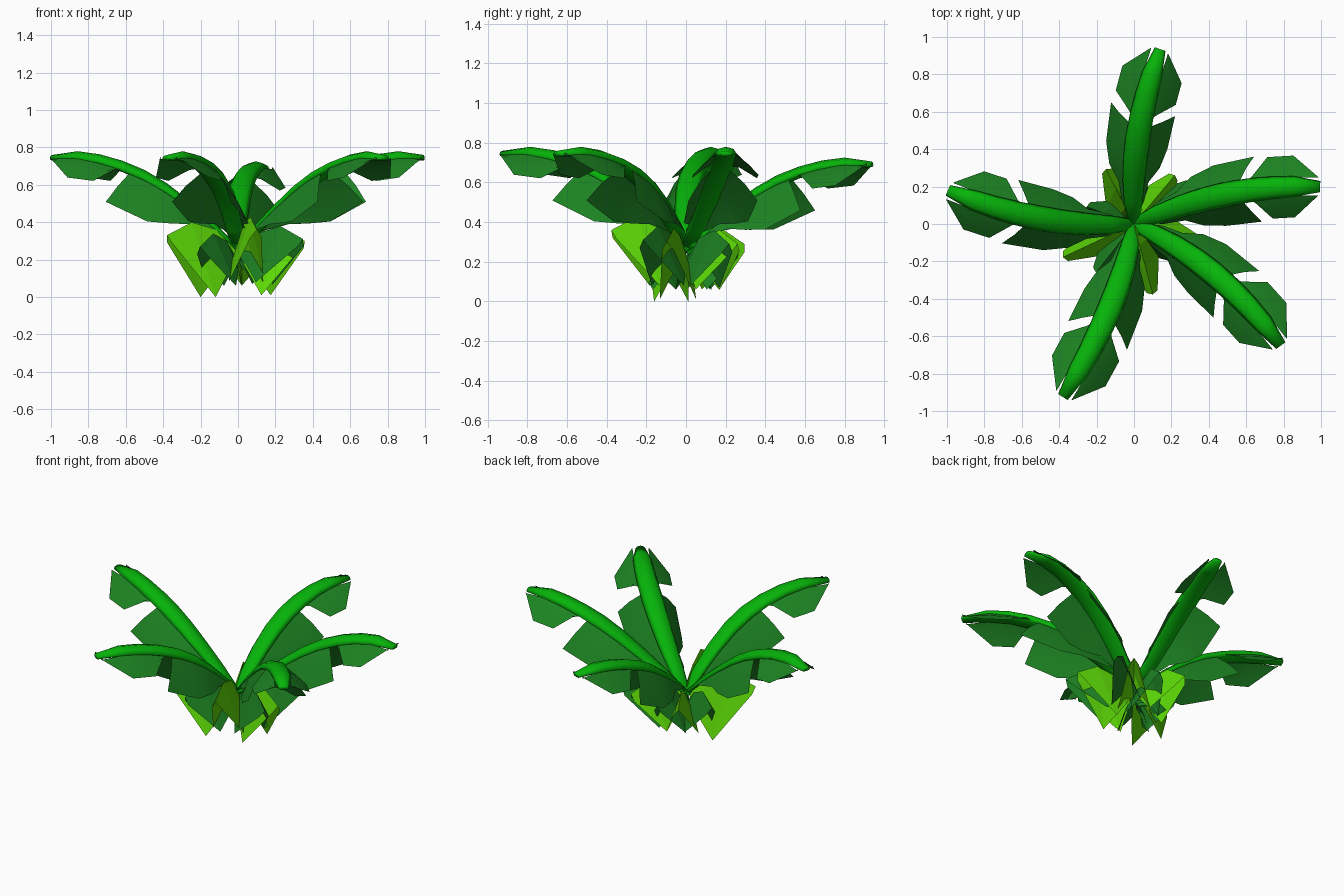
import bpy, bmesh, math
from mathutils import Vector

if "Cube" in bpy.data.objects:
    bpy.data.objects.remove(bpy.data.objects["Cube"])


def material(name, rgb):
    m = bpy.data.materials.new(name)
    m.diffuse_color = (*rgb, 1)
    m.use_nodes = True
    m.node_tree.nodes["Principled BSDF"].inputs["Base Color"].default_value = m.diffuse_color
    return m


RIB = material("bright green", (0.002, 0.45, 0.003))
BLADE = material("dark green", (0.012, 0.225, 0.016))
LIME = material("lime green", (0.11, 0.7, 0.002))


def finish(name, bm, mat, smooth=False):
    me = bpy.data.meshes.new(name)
    bm.to_mesh(me)
    bm.free()
    me.materials.append(mat)
    ob = bpy.data.objects.new(name, me)
    bpy.context.collection.objects.link(ob)
    for p in me.polygons:
        p.use_smooth = smooth
    return ob


def lerp_table(table, t):
    for (a, za), (b, zb) in zip(table, table[1:]):
        if t <= b:
            break
    return za + (zb - za) * (t - a) / (b - a)


def add_strip(bm, rows):
    """Sheet through rows of points, facing upward."""
    grid = [[bm.verts.new(p) for p in row] for row in rows]
    for r0, r1 in zip(grid, grid[1:]):
        for i in range(len(r0) - 1):
            f = bm.faces.new((r0[i], r0[i + 1], r1[i + 1], r1[i]))
            f.normal_update()
            if f.normal.z < 0:
                f.normal_flip()


# Height of the big fronds along their length
ARCH = [(0, 0.27), (0.15, 0.41), (0.3, 0.53), (0.45, 0.635), (0.65, 0.72),
        (0.82, 0.765), (1.0, 0.76)]
# Blade lobes: (inner position, outer position, sideways reach, drop)
LOBES = [
    [(0.11, 0.14, 0.06, 0.04), (0.22, 0.25, 0.08, 0.10), (0.31, 0.34, 0.135, 0.165),
     (0.44, 0.46, 0.165, 0.235), (0.57, 0.665, 0.175, 0.215)],
    [(0.61, 0.64, 0.07, 0.03), (0.71, 0.73, 0.165, 0.12), (0.84, 0.86, 0.165, 0.125),
     (0.99, 0.99, 0.05, 0.01)],
]


def frond(i, ctrl, tip, lift):
    c, e = Vector(ctrl), Vector(tip)

    def at(t, side=0, drop=0):
        p = c * (2 * t * (1 - t)) + e * (t * t)
        d = (c * (1 - 2 * t) + e * t).normalized()
        p = p + Vector((-d.y, d.x)) * side
        z = 0.27 + (lerp_table(ARCH, t) - 0.27) * lift - drop
        return Vector((p.x, p.y, z))

    # Flattened closed midrib; the blades leave from its two edges
    bm = bmesh.new()
    rings = []
    for t, w in [(0, .03), (.12, .048), (.25, .058), (.38, .064), (.5, .066),
                 (.62, .064), (.74, .06), (.86, .055), (1, .03)]:
        ring = []
        for k in range(8):
            h = math.sin(k * math.pi / 4)
            ring.append(bm.verts.new(at(t, w * math.cos(k * math.pi / 4),
                                        .02 - w * (.65 if h > 0 else .3) * h)))
        rings.append(ring)
    for a, b in zip(rings, rings[1:]):
        for k in range(8):
            bm.faces.new((a[k], a[k - 1], b[k - 1], b[k]))
    bm.faces.new(rings[0])
    bm.faces.new(rings[-1])
    bmesh.ops.recalc_face_normals(bm, faces=bm.faces)
    finish(f"frond_midrib_{i}", bm, RIB, True)

    # Folded blade lobes on both sides
    bm = bmesh.new()
    for s in (-1, 1):
        for lobe in LOBES:
            add_strip(bm, [[at(a, s * .047, .022),
                            at(a + (b - a) * .5, s * (.047 + (w - .047) * .55),
                               .022 + (d - .022) * .47),
                            at(b, s * w, d)] for a, b, w, d in lobe])
    finish(f"frond_blade_{i}", bm, BLADE, True)


fronds = [((-0.03, 0.45), (0.14, 0.935), 0.89), ((0.5, 0.22), (0.995, 0.2), 1),
          ((0.45, -0.2), (0.785, -0.65), 1), ((-0.06, -0.42), (-0.38, -0.925), 1),
          ((-0.5, -0.03), (-0.995, 0.18), 1)]
for i, f in enumerate(fronds):
    frond(i, *f)


# Small steep leaves hanging around the base, pointed at tip and bottom
def small_leaf(name, angle, size, top, low, mat):
    a = math.radians(angle)
    d, n = Vector((math.cos(a), math.sin(a), 0)), Vector((-math.sin(a), math.cos(a), 0))

    def at(r, z, side):
        return d * (r * size) + n * side + Vector((0, 0, z))

    bm = bmesh.new()
    for s in (-1, 1):
        add_strip(bm, [
            [at(.03, top - .14, 0), at(.08, top - .18, s * .02)],
            [at(.3, top - .04, 0), at(.22, low + (top - low) * .3, s * .06)],
            [at(.65, top, 0), at(.42, low, s * .095)],
            [at(1, top - .07, 0), at(.96, top - .11, s * .03)]])
    finish(name, bm, mat)


for i, (ang, size, top, low) in enumerate([
        (205, .42, .40, .0), (285, .39, .43, .08), (345, .37, .37, .01),
        (50, .34, .36, .06), (117, .33, .36, .06)]):
    small_leaf(f"lime_leaf_{i}", ang, size, top, low, LIME)
for i, (ang, size, top, low) in enumerate([
        (328, .41, .38, .08), (35, .38, .36, .07), (85, .27, .33, .06),
        (160, .27, .33, .06), (232, .33, .34, .06)]):
    small_leaf(f"dark_leaf_{i}", ang, size, top, low, BLADE)
